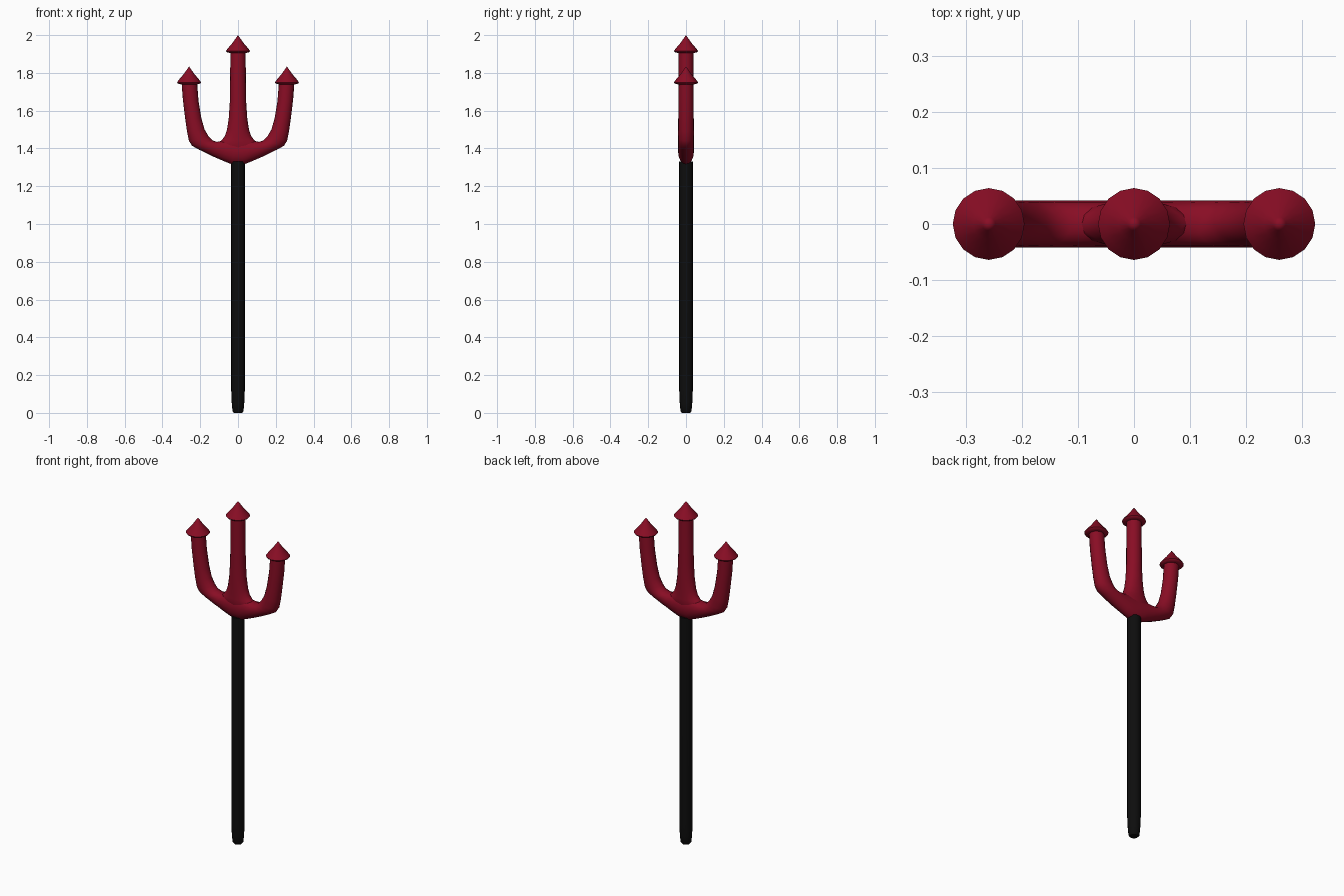
import bpy, bmesh, math
from mathutils import Vector

if "Cube" in bpy.data.objects:
    bpy.data.objects.remove(bpy.data.objects["Cube"])


def material(name, rgb):
    m = bpy.data.materials.new(name)
    m.diffuse_color = (*rgb, 1)
    m.use_nodes = True
    m.node_tree.nodes["Principled BSDF"].inputs["Base Color"].default_value = m.diffuse_color
    return m


RED = material("dark red", (0.25, 0.004, 0.018))
BLACK = material("black", (0.004, 0.004, 0.004))


def tube(name, rings, mat, sides=16, angle=40):
    """Skin rings given as (centre, half-width vector, half-depth along y)."""
    bm = bmesh.new()
    loops = []
    for c, w, d in rings:
        loop = []
        for i in range(sides):
            a = 2 * math.pi * i / sides
            loop.append(bm.verts.new(c + w * math.cos(a) + Vector((0, d * math.sin(a), 0))))
        loops.append(loop)
    for p, q in zip(loops, loops[1:]):
        for i in range(sides):
            j = (i + 1) % sides
            bm.faces.new((p[i], p[j], q[j], q[i]))
    bm.faces.new(loops[0])
    bm.faces.new(loops[-1])
    bmesh.ops.remove_doubles(bm, verts=bm.verts, dist=0.0001)
    bmesh.ops.recalc_face_normals(bm, faces=bm.faces)
    me = bpy.data.meshes.new(name)
    bm.to_mesh(me)
    bm.free()
    ob = bpy.data.objects.new(name, me)
    bpy.context.collection.objects.link(ob)
    me.materials.append(mat)
    bpy.ops.object.select_all(action='DESELECT')
    ob.select_set(True)
    bpy.context.view_layer.objects.active = ob
    bpy.ops.object.shade_smooth_by_angle(angle=math.radians(angle))
    return ob


def lathe(name, profile, mat, x=0, z0=0, angle=40):
    return tube(name, [(Vector((x, 0, z0 + z)), Vector((r, 0, 0)), r) for r, z in profile],
                mat, angle=angle)


# Handle with a rounded foot
lathe("handle", [(0.022, 0), (0.029, 0.008), (0.033, 0.05), (0.036, 0.12), (0.036, 1.33)], BLACK)

# Curved fork: outer edge, inner edge (x, z) and half depth, from tip to middle
pairs = [
    ((0.299, 1.755), (0.217, 1.755), 0.039),
    ((0.292, 1.66), (0.209, 1.65), 0.040),
    ((0.280, 1.56), (0.194, 1.56), 0.040),
    ((0.270, 1.49), (0.177, 1.50), 0.041),
    ((0.260, 1.44), (0.155, 1.463), 0.042),
    ((0.243, 1.414), (0.135, 1.442), 0.042),
    ((0.205, 1.393), (0.112, 1.435), 0.042),
    ((0.140, 1.361), (0.085, 1.440), 0.042),
    ((0.075, 1.333), (0.050, 1.450), 0.042),
    ((0.030, 1.315), (0.020, 1.455), 0.042),
]
half = [(Vector((o[0], 0, o[1])), Vector((i[0], 0, i[1])), d) for o, i, d in pairs]
flip = Vector((-1, 1, 1))
full = half + [(o * flip, i * flip, d) for o, i, d in reversed(half)]
fork = tube("fork", [((o + i) / 2, (o - i) / 2, d) for o, i, d in full], RED)

# Middle prong flaring into the fork
prong = tube("middle_prong", [
    (Vector((0, 0, z)), Vector((w, 0, 0)), d) for z, w, d in [
        (1.36, 0.07, 0.030), (1.40, 0.108, 0.039), (1.43, 0.106, 0.042), (1.442, 0.088, 0.042),
        (1.465, 0.070, 0.042), (1.50, 0.058, 0.042), (1.56, 0.049, 0.041),
        (1.65, 0.043, 0.040), (1.92, 0.040, 0.040)]], RED)

# Pointed barbs on all three prongs
barb = [(0.030, -0.004), (0.046, -0.002), (0.060, 0.002), (0.064, 0.008),
        (0.052, 0.024), (0.028, 0.052), (0.012, 0.075), (0.0, 0.092)]
for name, x, z in (("left_barb", -0.259, 1.742), ("middle_barb", 0, 1.908),
                   ("right_barb", 0.259, 1.742)):
    lathe(name, barb, RED, x, z, 50)
